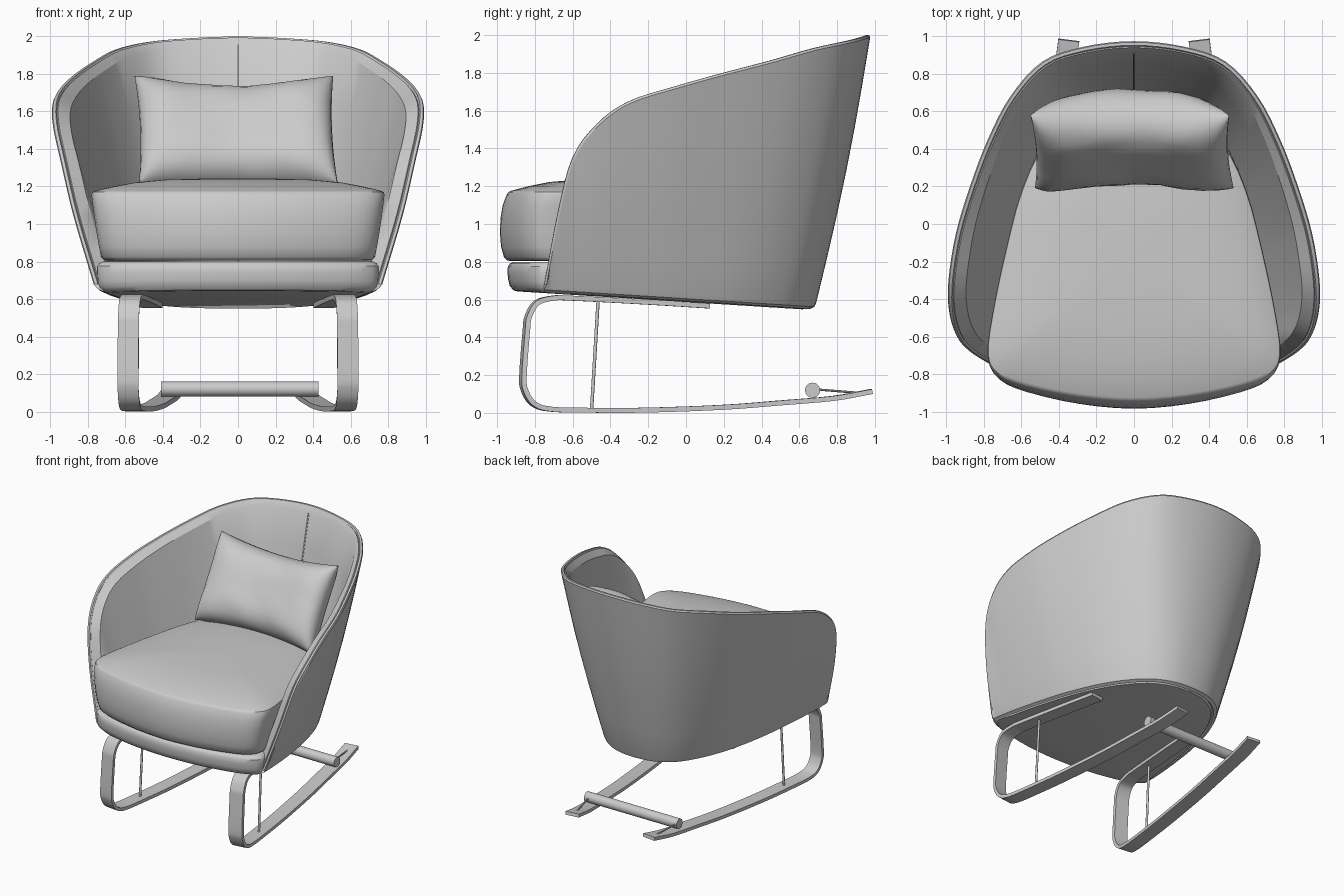
import bpy
import random
from math import sin, pi, radians
from mathutils import Vector, Matrix

random.seed(4)
cube = bpy.data.objects.get("Cube")
if cube:
    bpy.data.objects.remove(cube)

grey = bpy.data.materials.new("light_grey")
grey.use_nodes = True
grey.diffuse_color = (0.6, 0.6, 0.6, 1)
grey.node_tree.nodes["Principled BSDF"].inputs["Base Color"].default_value = (0.6, 0.6, 0.6, 1)


def finish(obj, name, angle=35):
    """Name, colour and smooth a part, with outward normals."""
    obj.name = obj.data.name = name
    obj.data.materials.append(grey)
    bpy.ops.object.select_all(action='DESELECT')
    obj.select_set(True)
    bpy.context.view_layer.objects.active = obj
    bpy.ops.object.mode_set(mode='EDIT')
    bpy.ops.mesh.select_all(action='SELECT')
    bpy.ops.mesh.remove_doubles(threshold=0.0005)
    bpy.ops.mesh.normals_make_consistent(inside=False)
    bpy.ops.object.mode_set(mode='OBJECT')
    bpy.ops.object.shade_smooth_by_angle(angle=radians(angle))
    return obj


def loft(name, rings, wrap=False, cap=False, angle=35):
    """Skin a list of equally long rings; wrap closes each ring, cap fills the ends."""
    n = len(rings[0])
    verts = [p for ring in rings for p in ring]
    faces = []
    for r in range(len(rings) - 1):
        for i in range(n if wrap else n - 1):
            j = (i + 1) % n
            faces.append((r * n + i, r * n + j, (r + 1) * n + j, (r + 1) * n + i))
    if cap:
        faces.append(tuple(range(n)))
        faces.append(tuple(range(len(verts) - n, len(verts))))
    mesh = bpy.data.meshes.new(name)
    mesh.from_pydata(verts, [], faces)
    obj = bpy.data.objects.new(name, mesh)
    bpy.context.collection.objects.link(obj)
    return finish(obj, name, angle)


def spline(points, steps):
    """Smooth curve through the points."""
    p = [Vector(q) for q in points]
    p = [2 * p[0] - p[1]] + p + [2 * p[-1] - p[-2]]
    out = []
    for i in range(1, len(p) - 2):
        a, b, c, d = p[i - 1:i + 3]
        for s in range(steps):
            t = s / steps
            out.append(0.5 * (2 * b + (c - a) * t + (2 * a - 5 * b + 4 * c - d) * t * t
                              + (3 * b - a - 3 * c + d) * t ** 3))
    return out + [p[-2]]


def mirrored(half):
    """Extend points given from the centre outwards to the other side."""
    return [(-q[0],) + tuple(q[1:]) for q in half[:0:-1]] + list(half)


def rod(name, a, b, radius, sides=12):
    a, b = Vector(a), Vector(b)
    bpy.ops.mesh.primitive_cylinder_add(vertices=sides, radius=radius, depth=(b - a).length,
                                        location=(a + b) / 2)
    obj = bpy.context.object
    obj.rotation_euler = (b - a).to_track_quat('Z', 'Y').to_euler()
    return finish(obj, name)


def floor_z(y):
    return 0.593 - 0.063 * y


# Tub shell: wall between a base curve and a swept rim
rim_half = [(0, .975, 2), (.27, .945, 1.99), (.49, .865, 1.97), (.66, .68, 1.93), (.78, .45, 1.865),
            (.875, .2, 1.8), (.95, -.05, 1.73), (.99, -.3, 1.65), (.988, -.47, 1.53),
            (.95, -.6, 1.35), (.88, -.68, 1.05), (.77, -.75, .68)]
base_half = [(0, .69), (.18, .665), (.335, .575), (.45, .43), (.54, .26), (.605, .08), (.66, -.12),
             (.7, -.32), (.725, -.47), (.74, -.58), (.75, -.67), (.755, -.75)]
rim = spline(mirrored(rim_half), 4)
base = spline([(x, y, floor_z(y)) for x, y in mirrored(base_half)], 4)
columns = []
seam = []
last = len(rim) - 1
for i in range(last + 1):
    lo, hi = max(i - 1, 0), min(i + 1, last)
    along = base[hi] - base[lo]
    inward = Vector((along.y, -along.x, 0)).normalized()
    down = (rim[hi] - rim[lo]).normalized().cross(inward)
    height = (rim[i] - base[i]).z
    foot = base[i] + Vector((0, 0, min(.035, height * .5)))
    thick = .06 + .035 * min(1, (2 - rim[i].z) / .3)
    inner_top = rim[i] + inward * thick + down * .045
    inner_foot = base[i] + inward * .09 + Vector((0, 0, .06))
    col = [base[i] + inward * .035, base[i] + inward * .01 + Vector((0, 0, .012))]
    col += [foot.lerp(rim[i] + down * .012, t / 6) - inward * .012 * height * sin(pi * t / 6)
            for t in range(7)]
    col += [rim[i] + inward * .006, rim[i] + inward * .022, rim[i] + inward * .028 + down * .012,
            rim[i] + inward * .034 + down * .006]
    col += [inner_top.lerp(inner_foot, t / 5) for t in range(6)]
    columns.append(col)
    if i == last // 2:
        seam = (inner_top, inner_foot)
loft("tub_shell", columns, wrap=True, cap=True, angle=28)
rod("back_seam", seam[0], seam[1], .007, 6)


# Stacked slabs: seat base and cushion, levels are (height, width, depth)
def slab(name, half, levels, slope_below=0.0):
    ring = spline(mirrored(half) + [mirrored(half)[0]], 3)[:-1]
    rings = []
    for z, sx, sy in levels:
        pts = [(p.x * sx, (p.y + .15) * sy - .15) for p in ring]
        rings.append([(x, y, z + (floor_z(y) if z < slope_below else 0)) for x, y in pts])
    return loft(name, rings, wrap=True, cap=True)


front = [(0, -.945), (.3, -.925), (.55, -.875), (.69, -.82), (.75, -.75)]
slab("seat_base", front + [(x - .02, y - .02) for x, y in base_half[-3:0:-1]] + [(.01, .67)],
     [(-.006, .93, .93), (-.002, .96, .96), (.02, .985, .985), (.05, .995, .995), (.74, 1, 1),
      (.775, .998, .998), (.79, .985, .985), (.8, .96, .96)], slope_below=.2)

slab("seat_cushion",
     [(0, -.985), (.3, -.96), (.58, -.9), (.73, -.835), (.785, -.73), (.76, -.5), (.69, -.15),
      (.6, .2), (.47, .46), (.25, .59), (.01, .62)],
     [(.805, .89, .94), (.808, .91, .955), (.825, .93, .975), (.88, .945, .993), (.95, .96, 1),
      (1.03, .975, .997), (1.1, .987, .983), (1.155, .995, .957), (1.17, .99, .945),
      (1.176, .975, .93), (1.2, .85, .82), (1.222, .7, .69), (1.236, .5, .5), (1.243, .2, .2),
      (1.244, .01, .01)])


# Pillow: two puffed sheets joined at a pinched outline
def pillow_sheet(side, nu=24, nv=18):
    rows = []
    tilt = Matrix.Rotation(radians(-34), 3, 'X')
    for r in range(nv + 1):
        row = []
        for c in range(nu + 1):
            u, v = sin((c / nu - .5) * pi), sin((r / nv - .5) * pi)
            x = .53 * u * (1 - .035 * (1 - v * v)) - .01 - .012 * v
            z = .345 * v * (1 - .12 * (1 - u * u))
            puff = max(0, (1 - u ** 4) * (1 - v ** 4)) ** .5
            wrinkle = .008 * sin(9 * u + 4 * v) * abs(v) + random.uniform(-.004, .004)
            y = side * puff * (.185 + wrinkle) + .095 * (1 - u * u) - .06
            row.append(Vector((0, .435, 1.47)) + tilt @ Vector((x, y, z)))
        rows.append(row)
    return rows


front_sheet, back_sheet = pillow_sheet(-1), pillow_sheet(1)
loft("pillow", [f + b[::-1] for f, b in zip(front_sheet, back_sheet)], wrap=True, angle=50)

# Bent flat-bar rockers, toed in towards the back, with struts
path = spline([(.12, .566), (-.2, .586), (-.6, .607), (-.7, .608), (-.79, .583), (-.835, .51),
               (-.845, .44), (-.863, .2), (-.855, .12), (-.81, .05), (-.72, .02), (-.5, .014),
               (-.2, .015), (.2, .03), (.5, .053), (.78, .077), (.98, .113)], 4)


def rocker_x(y):
    return .588 - .13 * (y + .87)


for side, label in ((1, "left"), (-1, "right")):
    sections = []
    for i, p in enumerate(path):
        d = (path[min(i + 1, len(path) - 1)] - path[max(i - 1, 0)]).normalized()
        n = Vector((-d.y, d.x)) * .013
        sections.append([(side * (rocker_x(p.x) + w * .056), p.x + w * .007 + k * n.x, p.y + k * n.y)
                         for w, k in ((-1, -1), (1, -1), (1, 1), (-1, 1))])
    loft(label + "_rocker", sections, wrap=True, cap=True)
    rod(label + "_strut", (side * rocker_x(-.465), -.465, .6), (side * rocker_x(-.5), -.5, .015), .009)
    rod(label + "_bar_stay", (side * .4, .68, .125), (side * .355, .93, .105), .006, 8)

# Rear crossbar
rod("rear_crossbar", (-.41, .67, .12), (.43, .67, .12), .04, 24)
